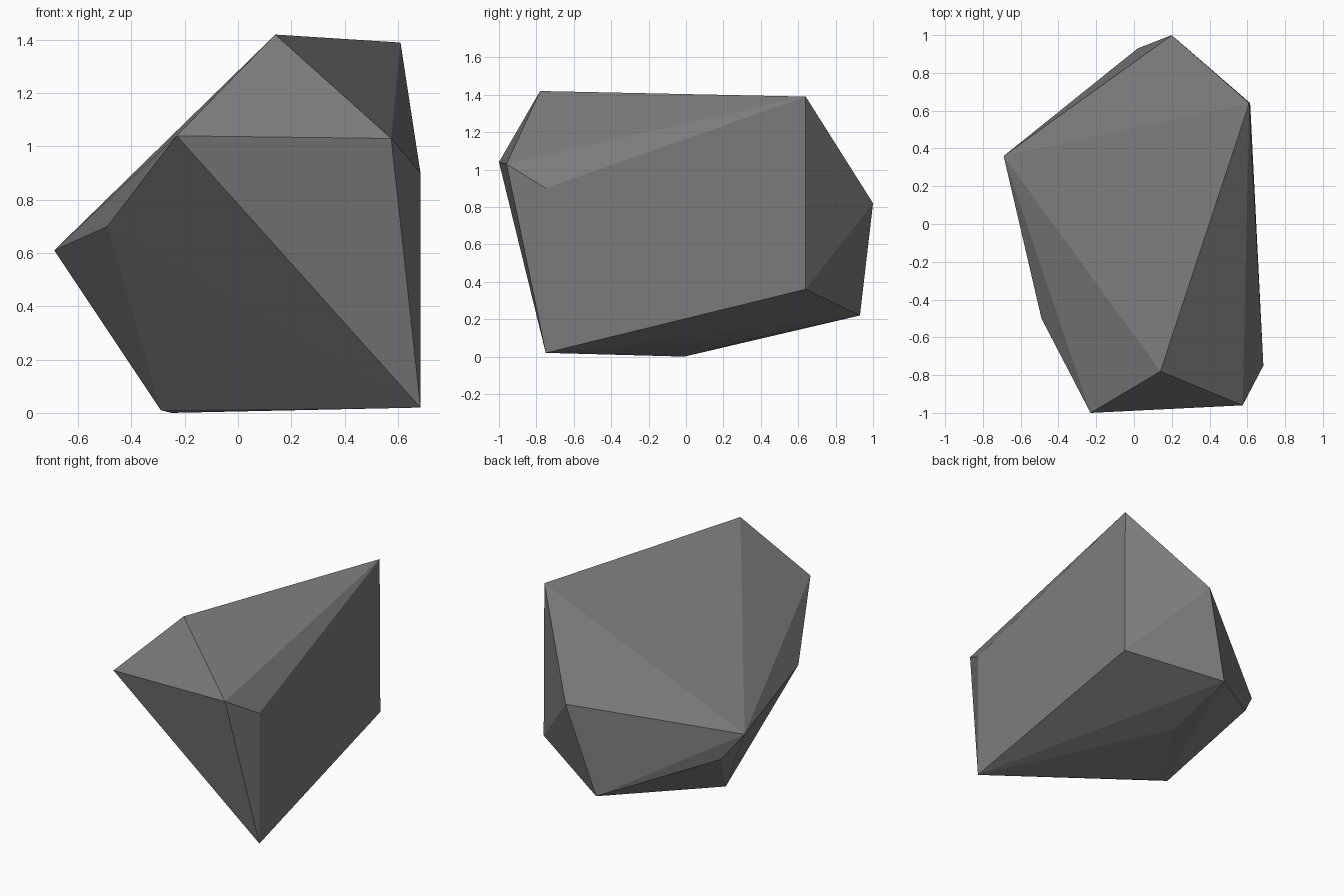
import bpy
import bmesh

cube = bpy.data.objects.get("Cube")
if cube:
    bpy.data.objects.remove(cube, do_unlink=True)

# Single stone colour
stone = bpy.data.materials.new("grey stone")
stone.use_nodes = True
grey = (0.2, 0.2, 0.2, 1)
stone.diffuse_color = grey
bsdf = next(n for n in stone.node_tree.nodes if n.type == 'BSDF_PRINCIPLED')
bsdf.inputs["Base Color"].default_value = grey
bsdf.inputs["Roughness"].default_value = 0.9

# Corner points of the rock, grouped by region
top_ridge = [(0.14, -0.78, 1.42), (0.61, 0.64, 1.39)]
front_brow = [(-0.23, -1.0, 1.04), (0.575, -0.96, 1.03)]
left_wall = [(0.685, -0.75, 0.90), (0.685, -0.75, 0.02), (0.615, 0.64, 0.36)]
right_point = [(-0.69, 0.36, 0.61), (-0.49, -0.50, 0.70), (-0.57, 0.44, 0.44)]
back_point = [(0.20, 1.0, 0.82), (0.02, 0.93, 0.22)]
underside = [(-0.29, -0.01, 0.01), (-0.25, -0.01, 0.0), (0.0, 0.40, 0.105)]

# Rock body: faceted convex shell around the corners
bm = bmesh.new()
for corner in top_ridge + front_brow + left_wall + right_point + back_point + underside:
    bm.verts.new(corner)
hull = bmesh.ops.convex_hull(bm, input=bm.verts[:])
loose = [v for v in bm.verts if not v.link_faces]
bmesh.ops.delete(bm, geom=loose, context='VERTS')
bmesh.ops.recalc_face_normals(bm, faces=bm.faces[:])
for face in bm.faces:
    face.smooth = False

mesh = bpy.data.meshes.new("rock")
bm.to_mesh(mesh)
bm.free()
mesh.materials.append(stone)
rock = bpy.data.objects.new("rock", mesh)
bpy.context.scene.collection.objects.link(rock)
